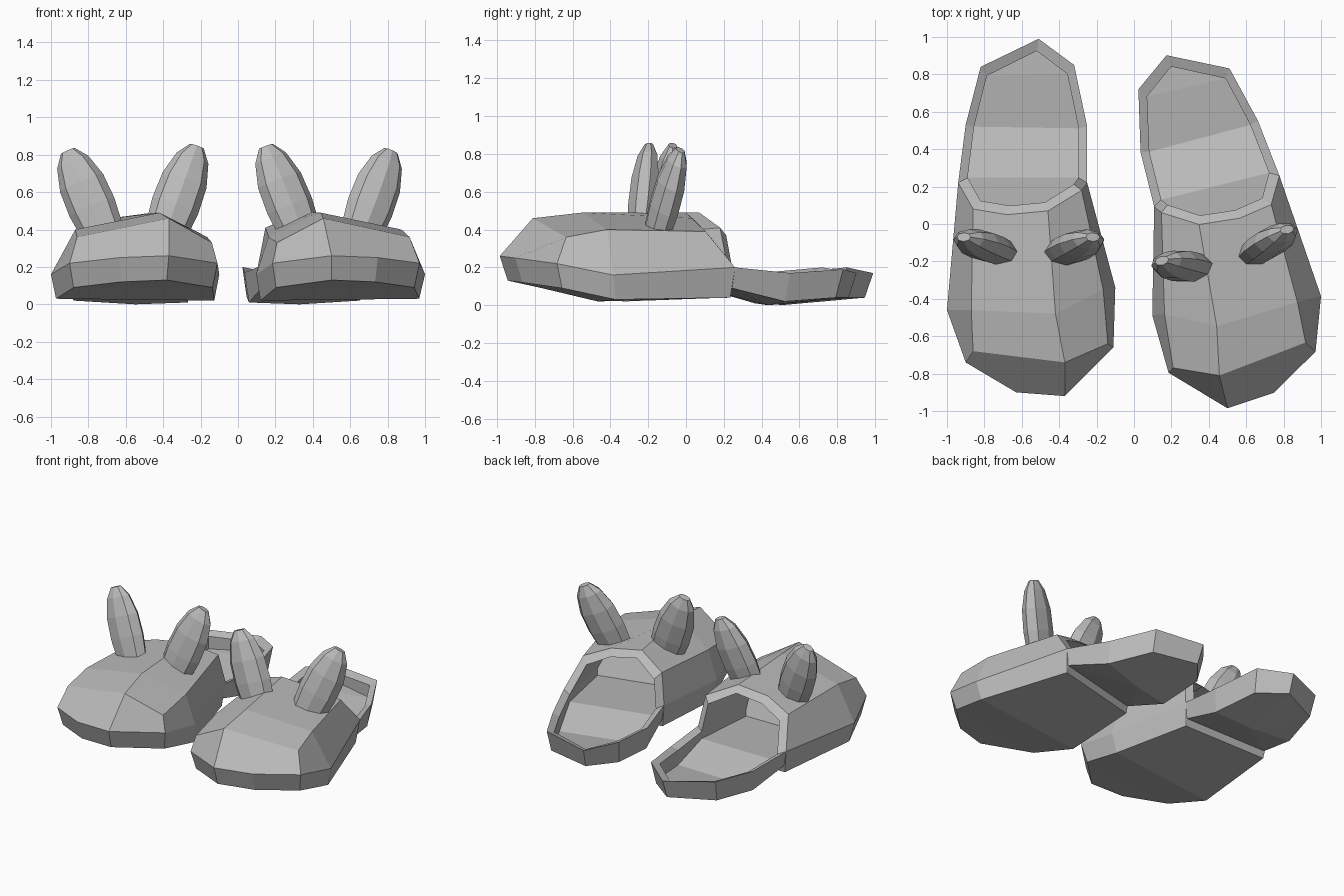
import bpy, bmesh, math
from mathutils import Matrix, Vector

if "Cube" in bpy.data.objects:
    bpy.data.objects.remove(bpy.data.objects["Cube"])

felt = bpy.data.materials.new("plain_grey")
felt.use_nodes = True
GREY = (0.5, 0.5, 0.5, 1)
felt.diffuse_color = GREY
felt.node_tree.nodes["Principled BSDF"].inputs["Base Color"].default_value = GREY

# Widest outline of the slipper, counter-clockwise from the heel tip
OUTLINE = [(-.51, .99, .17), (-.82, .84, .19), (-.90, .53, .17), (-.94, .22, .20),
           (-1, -.46, .16), (-.90, -.74, .22), (-.63, -.90, .25), (-.37, -.92, .26),
           (-.11, -.66, .22), (-.10, -.34, .16), (-.25, .22, .20), (-.25, .52, .17),
           (-.32, .85, .20)]
SOLE_Z = [.04, .04, .02, .09, .03, .09, .12, .13, .09, .02, .09, .01, .04]
# Upper edge of the toe box, its ridge, and the arch of the opening
UPPER = dict(toe_out=(-.86, -.68, .36), toe_mid=(-.37, -.74, .46), toe_in=(-.14, -.64, .33),
             side_out=(-.87, -.46, .40), side_in=(-.165, -.35, .36), ridge=(-.42, -.48, .49),
             arch_out=(-.86, .08, .39), arch_top=(-.68, .05, .46),
             arch_ridge=(-.46, .07, .49), arch_in=(-.28, .18, .41))
# Insole height under each heel point of the rim
INSOLE_Z = {0: .085, 1: .08, 2: .045, 3: .13, 8: .13, 9: .045, 10: .08}


def finish(name, bm, placement):
    bmesh.ops.transform(bm, matrix=placement, verts=bm.verts)
    bmesh.ops.recalc_face_normals(bm, faces=bm.faces)
    mesh = bpy.data.meshes.new(name)
    bm.to_mesh(mesh)
    bm.free()
    mesh.materials.append(felt)
    bpy.context.collection.objects.link(bpy.data.objects.new(name, mesh))


def slipper_body(name, placement):
    bm = bmesh.new()
    rim = [bm.verts.new(p) for p in OUTLINE]
    up = {key: bm.verts.new(p) for key, p in UPPER.items()}
    sole = []
    for (x, y, z), low in zip(OUTLINE, SOLE_Z):
        sole.append(bm.verts.new((-.55 + (x + .55) * .94, y * .955, low)))
    # Step between the toe sole and the heel sole
    step_out, step_in = [bm.verts.new((sole[i].co.x, .20, .04)) for i in (3, 10)]

    # Side walls and sole
    for i in range(len(rim)):
        j = (i + 1) % len(rim)
        a = step_out if i == 3 else sole[i]
        b = step_in if j == 10 else sole[j]
        bm.faces.new((rim[i], rim[j], b, a))
    bm.faces.new((rim[3], step_out, sole[3]))
    bm.faces.new((rim[10], sole[10], step_in))
    bm.faces.new((step_out, step_in, sole[10], sole[3]))
    bm.faces.new((step_out, sole[4], sole[9], step_in))
    for loop in ((4, 5, 8, 9), (5, 6, 7, 8)):
        bm.faces.new([sole[i] for i in loop])
    heel_low = bm.verts.new((-.55, .5, 0))
    heel = sole[10:] + sole[:4]
    for a, b in zip(heel, heel[1:] + heel[:1]):
        bm.faces.new((a, b, heel_low))

    # Toe box: mixed loops of outline numbers and upper names
    for loop in ((5, 6, 7, "toe_mid", "toe_out"), (7, 8, "toe_in", "toe_mid"),
                 (4, 5, "toe_out", "side_out"), (8, 9, "side_in", "toe_in"),
                 (3, 4, "side_out", "arch_out"), (9, 10, "arch_in", "side_in"),
                 ("toe_out", "toe_mid", "ridge", "side_out"),
                 ("toe_mid", "toe_in", "side_in", "ridge"),
                 ("side_out", "ridge", "arch_ridge", "arch_top", "arch_out"),
                 ("ridge", "side_in", "arch_in", "arch_ridge")):
        bm.faces.new([up[k] if isinstance(k, str) else rim[k] for k in loop])

    # Lip around the opening
    arch = [up[k] for k in ("arch_out", "arch_top", "arch_ridge", "arch_in")]
    edge = rim[:4] + arch + rim[10:]
    lip = []
    for v in edge:
        x, y, z = v.co
        drop = .04 if v in arch else .02
        lip.append(bm.verts.new((-.58 + (x + .58) * .86, .45 + (y - .45) * .88, z - drop)))
    for i in range(len(edge)):
        j = (i + 1) % len(edge)
        bm.faces.new((edge[i], edge[j], lip[j], lip[i]))

    # Heel lining and insole
    insole = {i: bm.verts.new((lip[i].co.x, lip[i].co.y, z)) for i, z in INSOLE_Z.items()}
    order = [8, 9, 10, 0, 1, 2, 3]
    for i, j in zip(order, order[1:]):
        bm.faces.new((lip[i], lip[j], insole[j], insole[i]))
    for loop in ((0, 1, 10), (1, 2, 9, 10), (2, 3, 8, 9)):
        bm.faces.new([insole[i] for i in loop])

    # Hollow running forward under the arch
    mouth = [insole[3]] + lip[3:9] + [insole[8]]
    deep = [bm.verts.new(v.co + Vector((0, -.5, -.03))) for v in mouth]
    for i in range(len(mouth)):
        j = (i + 1) % len(mouth)
        bm.faces.new((mouth[i], mouth[j], deep[j], deep[i]))
    bm.faces.new(deep)
    finish(name, bm, placement)


def ear(name, base, tip, placement, sides=8):
    bm = bmesh.new()
    base, tip = Vector(base), Vector(tip)
    axis = tip - base
    wide = Vector((axis.z, 0, -axis.x)).normalized()
    thick = axis.cross(wide).normalized()
    rings = []
    for t, r in ((0, .115), (.3, .13), (.6, .125), (.86, .09), (1, .04)):
        ring = []
        for k in range(sides):
            a = math.tau * k / sides
            ring.append(bm.verts.new(base + axis * t + wide * r * math.cos(a)
                                     + thick * r * .6 * math.sin(a)))
        rings.append(ring)
    for low, high in zip(rings, rings[1:]):
        for k in range(sides):
            n = (k + 1) % sides
            bm.faces.new((low[k], low[n], high[n], high[k]))
    bm.faces.new(rings[0])
    bm.faces.new(rings[-1])
    finish(name, bm, placement)


# The second slipper is a mirrored copy, turned outward about its toe
turned = (Matrix.Translation((.50, -.985, 0)) @ Matrix.Rotation(math.radians(14), 4, "Z")
          @ Matrix.Translation((-.37, .92, 0)) @ Matrix.Scale(-1, 4, (1, 0, 0)))
for side, placement in (("right", Matrix.Identity(4)), ("left", turned)):
    slipper_body(side + "_slipper", placement)
    ear(side + "_outer_ear", (-.725, -.15, .39), (-.91, -.07, .82), placement)
    ear(side + "_inner_ear", (-.385, -.16, .39), (-.22, -.07, .845), placement)
